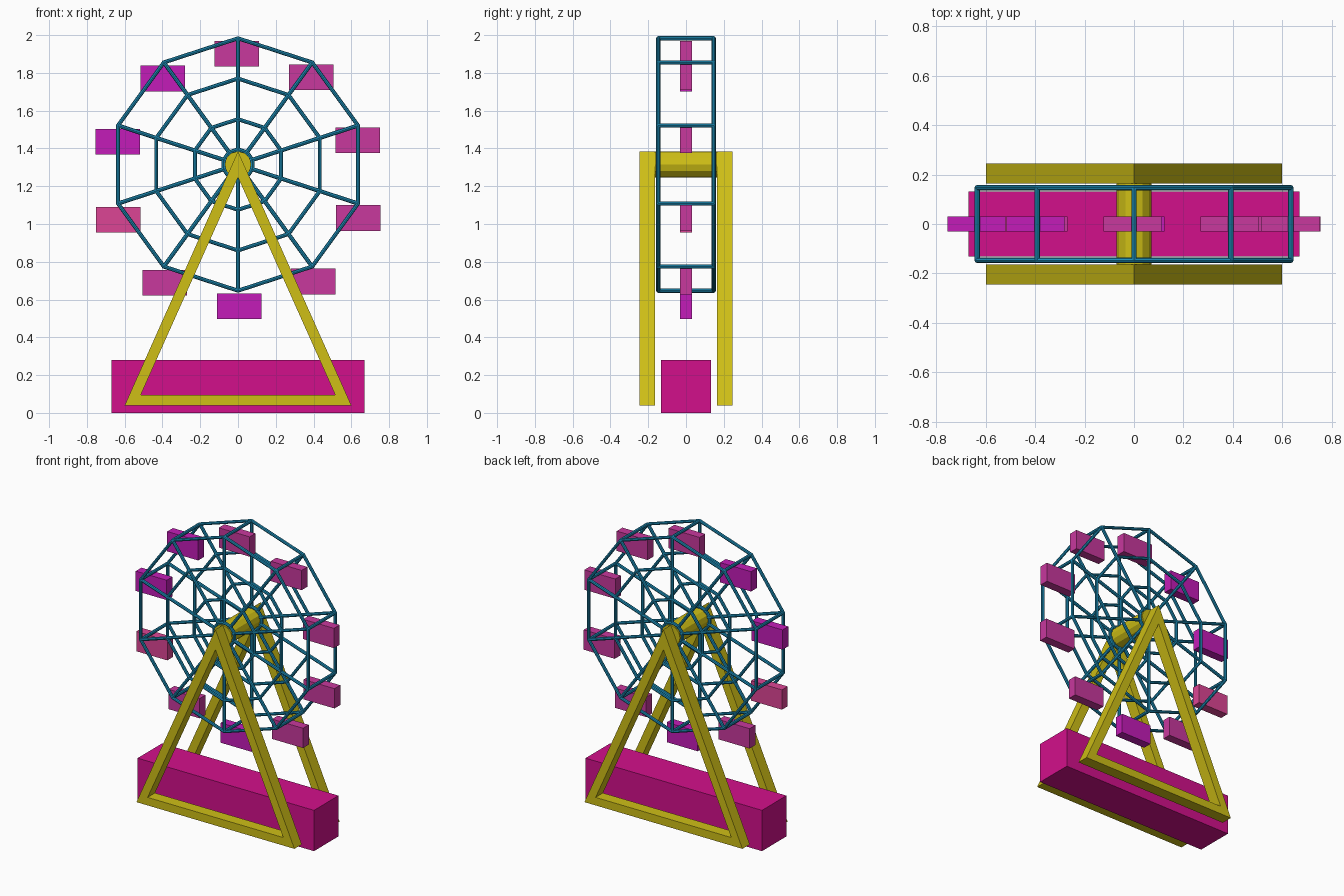
import bpy, bmesh
from math import sin, cos, pi
from mathutils import Matrix

if "Cube" in bpy.data.objects:
    bpy.data.objects.remove(bpy.data.objects["Cube"])

HUB_Z, SIDES, WHEEL_Y, TUBE = 1.315, 10, 0.147, 0.011
RINGS = (0.08, 0.24, 0.455, 0.668)


def material(name, rgb):
    m = bpy.data.materials.new(name)
    m.diffuse_color = (*rgb, 1)
    m.use_nodes = True
    m.node_tree.nodes["Principled BSDF"].inputs["Base Color"].default_value = m.diffuse_color
    return m


blue = material("blue", (0.012, 0.27, 0.48))
pink = material("pink", (0.65, 0.005, 0.26))
yellow = material("yellow", (0.62, 0.52, 0.008))
cabin_mats = [material("cabin_pink_%d" % i, c) for i, c in enumerate(
    [(0.58, 0.04, 0.34), (0.55, 0.012, 0.48), (0.72, 0.06, 0.3)])]


def finish(name, bm, mat):
    bmesh.ops.recalc_face_normals(bm, faces=bm.faces)
    me = bpy.data.meshes.new(name)
    bm.to_mesh(me)
    bm.free()
    me.materials.append(mat)
    ob = bpy.data.objects.new(name, me)
    bpy.context.collection.objects.link(ob)
    return ob


def box(name, centre, size, mat):
    bm = bmesh.new()
    bmesh.ops.create_cube(bm, size=1, matrix=Matrix.Translation(centre) @ Matrix.Diagonal((*size, 1)))
    return finish(name, bm, mat)


def tubes(name, paths, mat):
    """Sweep a round tube along each (points, closed) path."""
    cu = bpy.data.curves.new(name, 'CURVE')
    cu.dimensions = '3D'
    cu.bevel_depth = TUBE
    cu.bevel_resolution = 2
    cu.use_fill_caps = True
    for pts, closed in paths:
        sp = cu.splines.new('POLY')
        sp.points.add(len(pts) - 1)
        for p, co in zip(sp.points, pts):
            p.co = (*co, 1)
        sp.use_cyclic_u = closed
    cu.materials.append(mat)
    ob = bpy.data.objects.new(name, cu)
    bpy.context.collection.objects.link(ob)
    bpy.ops.object.select_all(action='DESELECT')
    ob.select_set(True)
    bpy.context.view_layer.objects.active = ob
    bpy.ops.object.convert(target='MESH')
    bpy.ops.object.shade_smooth_by_angle()


def rim(i, r, y):
    a = 2 * pi * i / SIDES
    return (r * sin(a), y, HUB_Z + r * cos(a))


# wheel: rings and spokes on both sides, cross bars between the outer rings
for side, y in (("front", -WHEEL_Y), ("back", WHEEL_Y)):
    tubes(side + "_rings", [([rim(i, r, y) for i in range(SIDES)], True) for r in RINGS], blue)
    tubes(side + "_spokes", [([rim(i, 0.05, y), rim(i, RINGS[-1], y)], False)
                             for i in range(SIDES)], blue)
tubes("cross_bars", [([rim(i, RINGS[-1], -WHEEL_Y), rim(i, RINGS[-1], WHEEL_Y)], False)
                     for i in range(SIDES)], blue)

# cabins hanging from the cross bars
for i in range(SIDES):
    x, _, z = rim(i, RINGS[-1], 0)
    shift = 0.007 * -cos(2 * pi * i / SIDES)
    drop = 0.082 - 0.005 * sin(2 * pi * i / SIDES)
    mat = cabin_mats[{5: 1, 7: 2, 8: 1, 9: 1}.get(i, 0)]
    box("cabin_%d" % (i + 1), (x + shift, 0, z - drop), (0.235, 0.062, 0.136), mat)

# hub axle
bm = bmesh.new()
bmesh.ops.create_cone(bm, cap_ends=True, segments=12, radius1=0.07, radius2=0.07, depth=0.33,
                      matrix=Matrix.Translation((0, 0, HUB_Z)) @ Matrix.Rotation(pi / 2, 4, 'X'))
finish("hub", bm, yellow)

# triangular support frames
OUTER = [(-0.6, 0.04), (0.6, 0.04), (0, 1.385)]
INNER = [(-0.515, 0.095), (0.515, 0.095), (0, 1.247)]
for side, y0, y1 in (("front", -0.245, -0.165), ("back", 0.165, 0.245)):
    bm = bmesh.new()
    loops = [[bm.verts.new((x, y, z)) for x, z in tri]
             for tri, y in ((OUTER, y0), (INNER, y0), (INNER, y1), (OUTER, y1))]
    for k in range(4):
        a, b = loops[k], loops[(k + 1) % 4]
        for i in range(3):
            j = (i + 1) % 3
            bm.faces.new((a[i], a[j], b[j], b[i]))
    finish(side + "_support_frame", bm, yellow)

# base block
box("base", (0, 0, 0.14), (1.34, 0.265, 0.28), pink)
